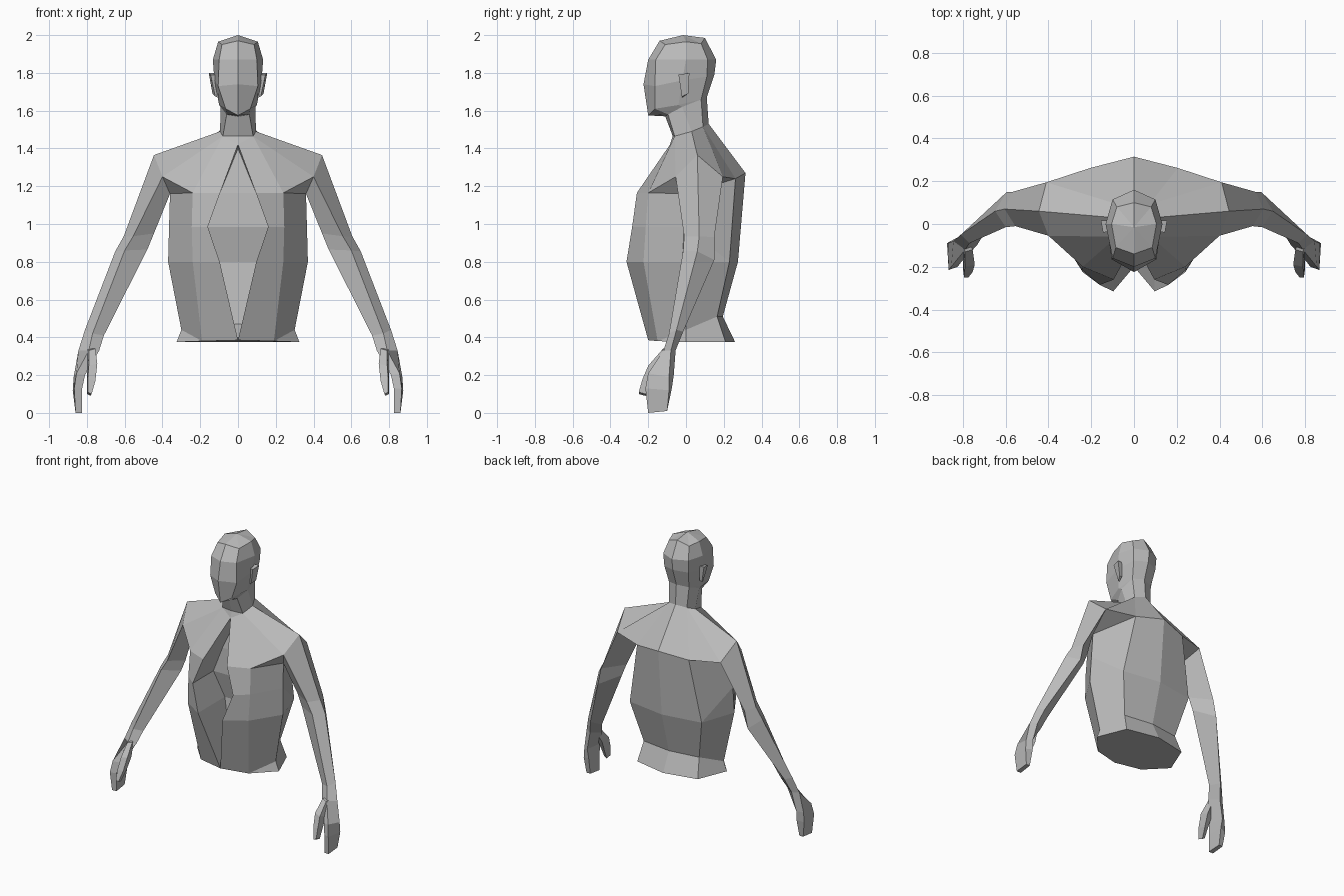
import bpy, bmesh

if "Cube" in bpy.data.objects:
    bpy.data.objects.remove(bpy.data.objects["Cube"])

skin = bpy.data.materials.new("plain_grey")
skin.diffuse_color = (0.5, 0.5, 0.5, 1)
skin.use_nodes = True
skin.node_tree.nodes["Principled BSDF"].inputs["Base Color"].default_value = skin.diffuse_color


def finish(name, bm):
    """Weld a half part and mirror it across x = 0."""
    bmesh.ops.remove_doubles(bm, verts=bm.verts, dist=0.0005)
    me = bpy.data.meshes.new(name)
    bm.to_mesh(me)
    bm.free()
    me.materials.append(skin)
    ob = bpy.data.objects.new(name, me)
    bpy.context.collection.objects.link(ob)
    mod = ob.modifiers.new("mirror", 'MIRROR')
    mod.use_clip = True
    mod.merge_threshold = 0.0005
    return ob


def loft(name, rows, closed=True, cap_start=False, cap_end=False, crown=None):
    """Bridge rows of points with quads."""
    bm = bmesh.new()
    vs = [[bm.verts.new(p) for p in r] for r in rows]
    n = len(rows[0])
    for a, b in zip(vs, vs[1:]):
        for i in range(n if closed else n - 1):
            j = (i + 1) % n
            bm.faces.new((a[i], a[j], b[j], b[i]))
    if cap_start:
        bm.faces.new(vs[0])
    if cap_end:
        bm.faces.new(vs[-1])
    if crown:
        c = bm.verts.new(crown)
        for i in range(n - 1):
            bm.faces.new((c, vs[0][i], vs[0][i + 1]))
    bmesh.ops.remove_doubles(bm, verts=bm.verts, dist=0.0005)
    bmesh.ops.recalc_face_normals(bm, faces=bm.faces)
    return finish(name, bm)


# Torso front: a = cleft edge, b = front panel, c = flank
P = {
    "a0": (0, -.085, 1.42), "a1": (.095, -.26, 1.165), "a2": (.16, -.285, .985),
    "a3": (.097, -.315, .8), "a4": (0, -.2, .385),
    "b1": (.24, -.2, 1.165), "b2": (.245, -.213, .985),
    "b3": (.24, -.225, .8), "b4": (.19, -.15, .38),
    "c1": (.36, 0, 1.16), "c2": (.365, -.01, .985), "c3": (.37, -.02, .8),
    "c4": (.30, 0, .44), "c5": (.325, 0, .375),
}
# Torso back: d = back corner, e = spine
P.update({
    "d1": (.205, .262, 1.24), "d3": (.285, .23, .8), "d4": (.22, .165, .51), "d5": (.24, .21, .375),
    "e1": (0, .315, 1.27), "e3": (0, .275, .8), "e4": (0, .195, .51), "e5": (0, .26, .375),
})
# Neck base n, shoulder peak S, shoulder front F, shoulder back B
P.update({
    "n0": (0, -.07, 1.465), "n1": (.08, -.06, 1.465), "n2": (.095, .03, 1.49),
    "n3": (.07, .09, 1.515), "n4": (0, .12, 1.53),
    "S": (.445, .06, 1.365), "F": (.40, -.055, 1.25), "B": (.41, .195, 1.25),
})
# Cleft floor: f = edge, g = centre
P.update({
    "f0": (0, 0, 1.40), "f1": (.095, -.04, 1.165), "f2": (.16, -.05, .985),
    "f3": (.097, -.01, .8), "f4": (.025, -.05, .47),
    "g1": (0, -.04, 1.165), "g2": (0, -.05, .985), "g3": (0, -.01, .8), "g4": (0, -.05, .47),
})
bm = bmesh.new()
V = {k: bm.verts.new(p) for k, p in P.items()}


def patch(faces):
    """Add faces given as corner names, split by commas."""
    for f in faces.split(","):
        bm.faces.new([V[k] for k in f.split()])


def strip(*columns):
    """Add quads between neighbouring columns of corner names."""
    cols = [c.split() for c in columns]
    for p, q in zip(cols, cols[1:]):
        for i in range(len(p) - 1):
            bm.faces.new([V[k] for k in (p[i], q[i], q[i + 1], p[i + 1])])


# Chest and shoulders
patch("n0 n1 a0,n1 n2 S F,n1 F b1,a0 n1 b1 a1,F c1 b1")
patch("n2 n3 B S,n3 n4 e1 d1,n3 d1 B,c1 B d1")
# Front panels and flanks
strip("a1 a2 a3 a4", "b1 b2 b3 b4", "c1 c2 c3 c4")
patch("b4 c4 c5,c1 d1 d3 c2,c2 d3 c3")
# Back, flared hem and underside
strip("c3 c4 c5", "d3 d4 d5", "e3 e4 e5")
patch("d1 e1 e3 d3,b4 c5 d5 e5 a4")
# Cleft walls and floor
strip("a0 a1 a2 a3", "f0 f1 f2 f3")
strip("f1 f2 f3 f4", "g1 g2 g3 g4")
patch("f0 f1 g1,a3 a4 f4 f3,f4 a4 g4")
bmesh.ops.recalc_face_normals(bm, faces=bm.faces)
back = max(bm.faces, key=lambda f: f.calc_center_median().y)
if back.normal.y < 0:
    bmesh.ops.reverse_faces(bm, faces=bm.faces)
finish("torso", bm)

# Head and neck: front, front corner, side, back corner, back
head_rows = [
    [(0, -.14, 1.97), (.085, -.11, 1.95), (.105, 0, 1.965), (.08, .08, 1.955), (0, .1, 1.985)],
    [(0, -.2, 1.87), (.1, -.16, 1.87), (.133, 0, 1.87), (.1, .115, 1.87), (0, .16, 1.87)],
    [(0, -.225, 1.74), (.105, -.165, 1.73), (.125, -.02, 1.76), (.095, .11, 1.78), (0, .15, 1.79)],
    [(0, -.2, 1.575), (.065, -.165, 1.61), (.1, -.04, 1.63), (.08, .08, 1.66), (0, .11, 1.67)],
    [(0, -.11, 1.57), (.06, -.095, 1.58), (.092, -.02, 1.62), (.08, .08, 1.66), (0, .11, 1.67)],
    [P["n0"], P["n1"], P["n2"], P["n3"], P["n4"]],
]
# The lower back rows coincide, so the jaw tapers to nothing at the nape
bm = bmesh.new()
rings = [[bm.verts.new(p) for p in r] for r in head_rows]
rings[4][3:] = rings[3][3:]
top = bm.verts.new((0, -.015, 2.0))
for i in range(4):
    bm.faces.new((top, rings[0][i], rings[0][i + 1]))
    for lo, hi in zip(rings[1:], rings):
        ring = list(dict.fromkeys((hi[i], lo[i], lo[i + 1], hi[i + 1])))
        if len(ring) > 2:
            bm.faces.new(ring)
bmesh.ops.delete(bm, geom=[v for v in bm.verts if not v.link_faces], context='VERTS')
bmesh.ops.recalc_face_normals(bm, faces=bm.faces)
finish("head_and_neck", bm)

# Ears
loft("ears", [
    [(.115, -.035, 1.79), (.115, .015, 1.80), (.115, .01, 1.69), (.11, -.02, 1.67)],
    [(.145, -.04, 1.79), (.155, .018, 1.80), (.135, .012, 1.69), (.12, -.022, 1.675)],
], cap_end=True)

# Arms running into the fingers: outer, front, inner, back
arm_rows = [
    [P["S"], P["F"], P["c1"], P["B"]],
    [(.605, .07, .935), (.555, -.01, .935), (.445, .04, .95), (.57, .15, .93)],
    [(.65, .06, .855), (.60, -.015, .86), (.48, .04, .865), (.595, .15, .81)],
    [(.81, -.05, .44), (.77, -.09, .42), (.71, -.06, .41), (.77, -.015, .43)],
    [(.845, -.08, .33), (.79, -.12, .33), (.735, -.10, .33), (.80, -.055, .33)],
    [(.87, -.09, .19), (.855, -.20, .21), (.81, -.18, .20), (.83, -.065, .20)],
    [(.875, -.09, .12), (.867, -.215, .13), (.825, -.20, .13), (.825, -.075, .13)],
    [(.86, -.10, .01), (.86, -.20, 0), (.825, -.20, 0), (.83, -.10, .01)],
]
loft("arms", arm_rows, cap_end=True)

# Thumbs
loft("thumbs", [
    [(.80, -.10, .34), (.79, -.13, .33), (.755, -.12, .34), (.77, -.08, .34)],
    [(.80, -.14, .24), (.79, -.20, .25), (.745, -.19, .26), (.755, -.13, .24)],
    [(.80, -.18, .17), (.795, -.23, .18), (.755, -.225, .17), (.765, -.17, .16)],
    [(.80, -.215, .10), (.795, -.25, .11), (.775, -.25, .10), (.78, -.215, .09)],
], cap_start=True, cap_end=True)
